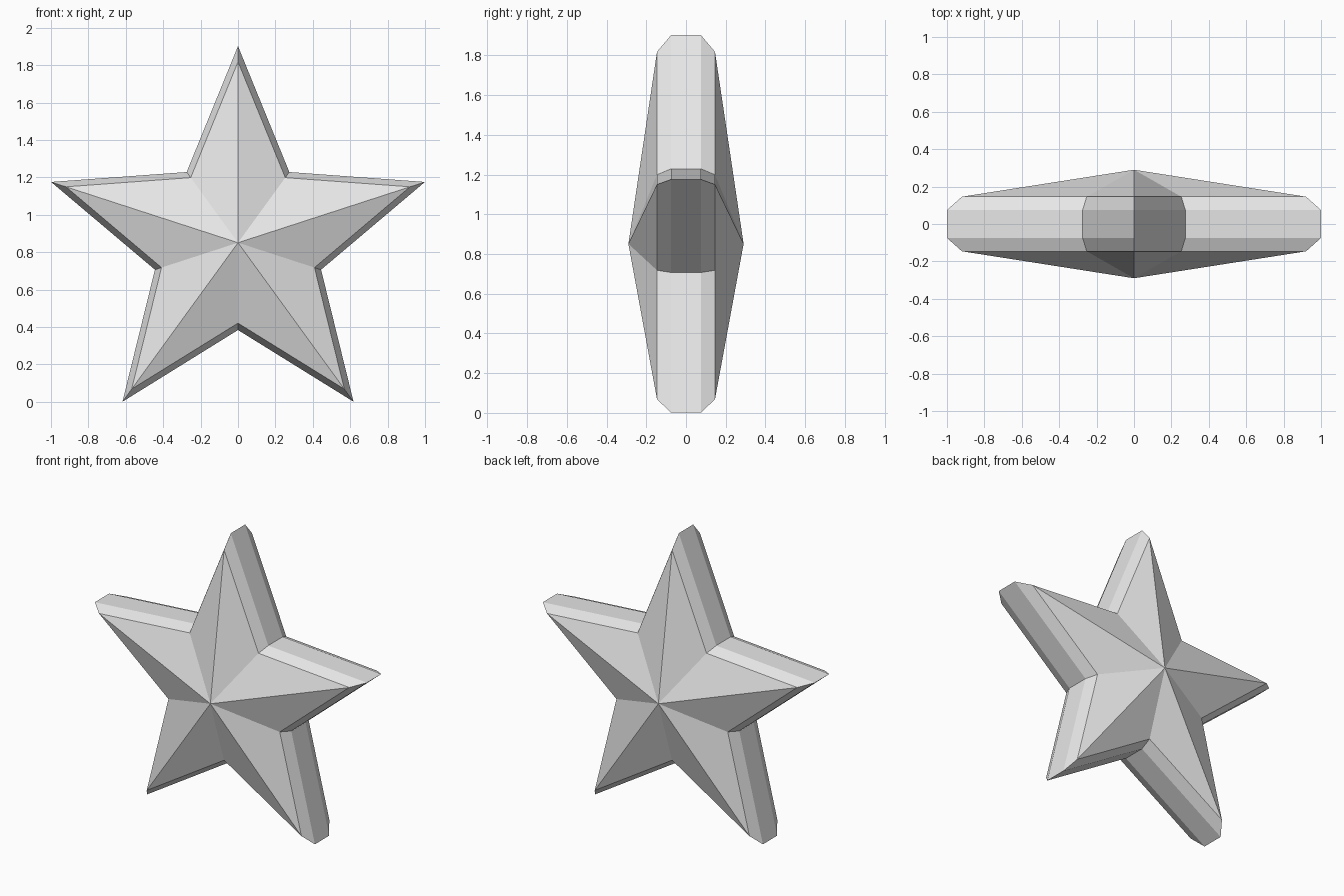
import bpy, bmesh, math

if "Cube" in bpy.data.objects:
    bpy.data.objects.remove(bpy.data.objects["Cube"])

CENTRE_Z = 0.851

grey = bpy.data.materials.new("light_grey")
grey.diffuse_color = (0.8, 0.8, 0.8, 1)
grey.use_nodes = True
grey.node_tree.nodes["Principled BSDF"].inputs["Base Color"].default_value = grey.diffuse_color

bm = bmesh.new()


def star_ring(tip, notch, y):
    """Ten-point star outline at depth y, first tip pointing up."""
    ring = []
    for i in range(10):
        r = notch if i % 2 else tip
        a = math.radians(36 * i)
        ring.append(bm.verts.new((r * math.sin(a), y, CENTRE_Z + r * math.cos(a))))
    return ring


# Outlines from front to back: bevel edge, rim, rim, bevel edge
rings = [star_ring(0.967, 0.43, -0.146), star_ring(1.051, 0.467, -0.075),
         star_ring(1.051, 0.467, 0.075), star_ring(0.967, 0.43, 0.146)]
front = bm.verts.new((0, -0.29, CENTRE_Z))
back = bm.verts.new((0, 0.29, CENTRE_Z))

for i in range(10):
    j = (i + 1) % 10
    # Bevels and rim
    for a, b in zip(rings, rings[1:]):
        bm.faces.new((a[i], b[i], b[j], a[j]))
    # Facets rising to the centre points
    bm.faces.new((front, rings[0][i], rings[0][j]))
    bm.faces.new((back, rings[-1][j], rings[-1][i]))

bmesh.ops.recalc_face_normals(bm, faces=bm.faces[:])
mesh = bpy.data.meshes.new("faceted_star")
bm.to_mesh(mesh)
bm.free()
mesh.materials.append(grey)
star = bpy.data.objects.new("faceted_star", mesh)
bpy.context.collection.objects.link(star)
